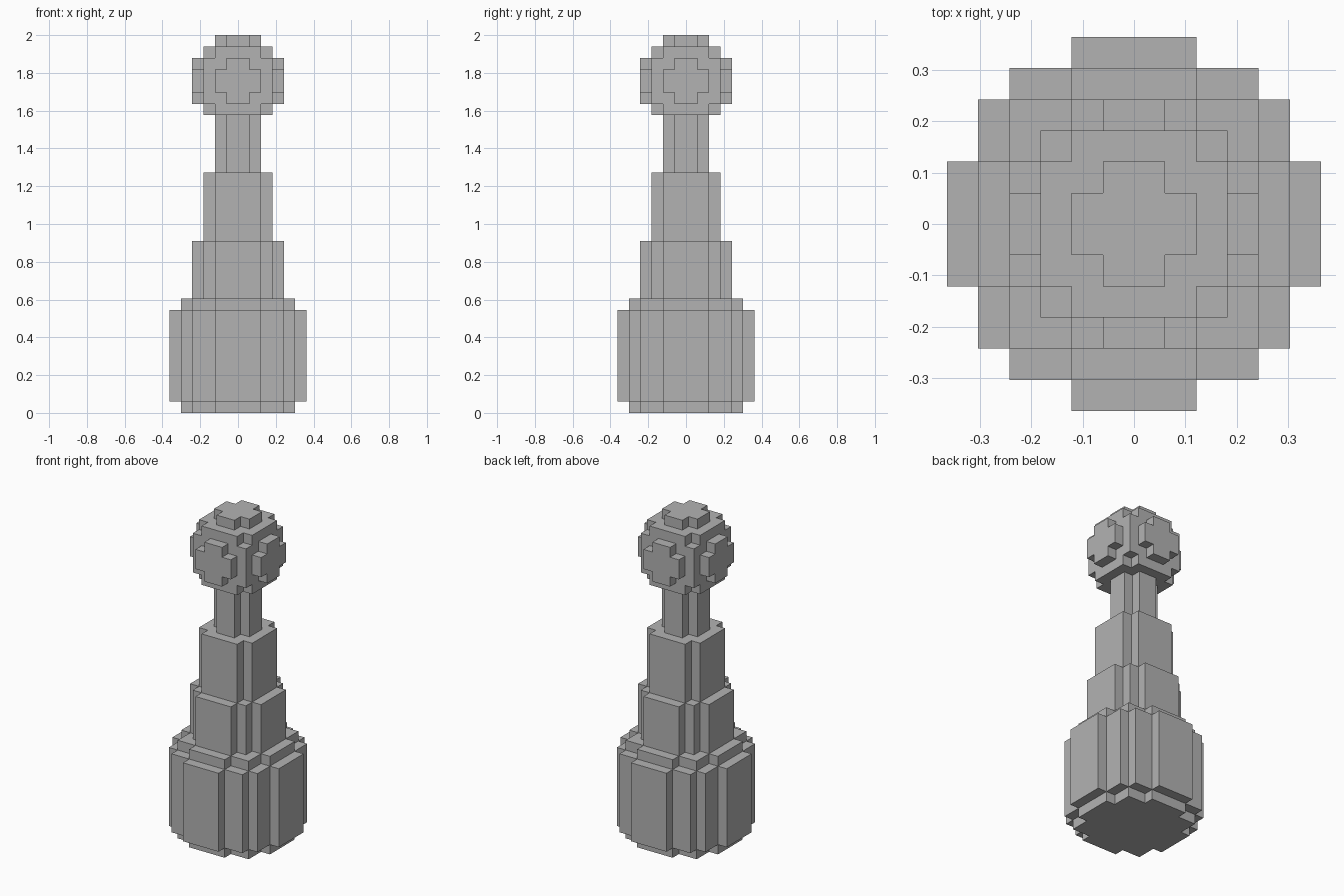
import bpy
import bmesh
import math

UNIT = 2 / 33  # edge of one block

cube = bpy.data.objects.get("Cube")
if cube:
    bpy.data.objects.remove(cube, do_unlink=True)

grey = bpy.data.materials.new("plain_grey")
grey.use_nodes = True
colour = (0.45, 0.45, 0.45, 1)
grey.diffuse_color = colour
grey.node_tree.nodes["Principled BSDF"].inputs["Base Color"].default_value = colour


def stepped_outline(radius_sq):
    """Outline of a disc made of square blocks, counter-clockwise."""
    rows = []  # half width of each row of blocks, from the middle outwards
    while (rest := radius_sq - (len(rows) + 0.5) ** 2) > 0.25:
        rows.append(math.floor(math.sqrt(rest) + 0.5))
    quarter = []
    for j, width in enumerate(rows):
        following = rows[j + 1] if j + 1 < len(rows) else None
        if following != width:
            quarter.append((width, j + 1))
            if following:
                quarter.append((following, j + 1))
    outline = []
    for _ in range(4):
        outline += quarter
        quarter = [(-y, x) for x, y in quarter]
    return outline


def stepped_part(name, layers):
    """Stack of stepped discs: (bottom, top, squared radius) in blocks."""
    bm = bmesh.new()
    for bottom, top, radius_sq in layers:
        outline = stepped_outline(radius_sq)
        low, high = [[bm.verts.new((x * UNIT, y * UNIT, z * UNIT)) for x, y in outline]
                     for z in (bottom, top)]
        bm.faces.new(low[::-1])
        bm.faces.new(high)
        for i in range(len(outline)):
            bm.faces.new((low[i - 1], low[i], high[i], high[i - 1]))
    mesh = bpy.data.meshes.new(name)
    bm.to_mesh(mesh)
    bm.free()
    mesh.materials.append(grey)
    obj = bpy.data.objects.new(name, mesh)
    bpy.context.collection.objects.link(obj)


# Round body with a recessed rim below and above
stepped_part("body", [(0, 1, 25), (1, 9, 36), (9, 10, 25)])

# Narrowing tiers and slim neck
stepped_part("lower_tier", [(10, 15, 16)])
stepped_part("upper_tier", [(15, 21, 9)])
stepped_part("neck", [(21, 25, 4)])

# Block ball: each layer is a slice through a sphere
BALL_RADIUS, BALL_CENTRE = 4, 29
slices = []
for k in range(-BALL_RADIUS, BALL_RADIUS):
    z = BALL_CENTRE + k
    slices.append((z, z + 1, BALL_RADIUS ** 2 - (k + 0.5) ** 2))
stepped_part("head_ball", slices)
